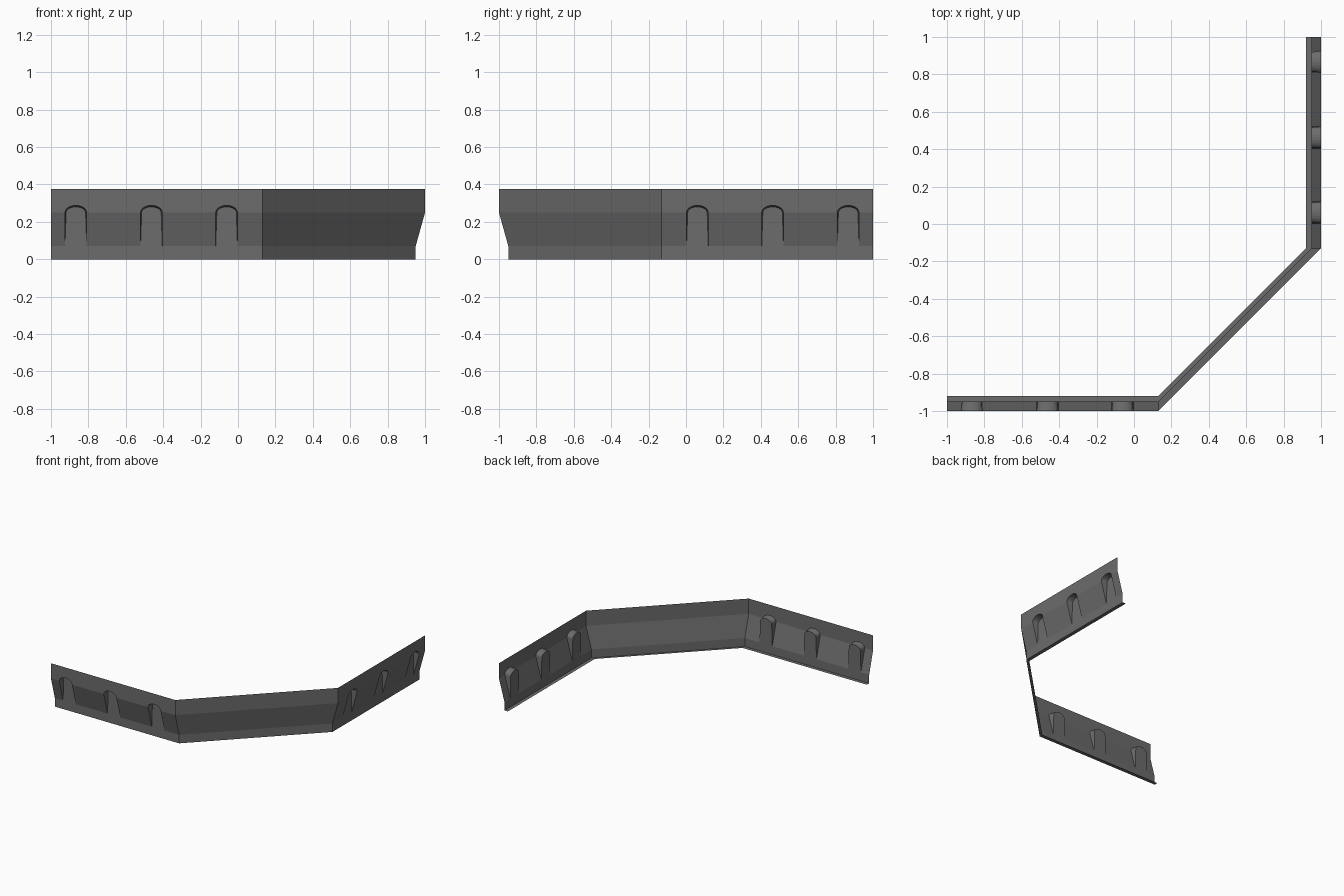
import bpy, bmesh, math

if "Cube" in bpy.data.objects:
    bpy.data.objects.remove(bpy.data.objects["Cube"])

# Cross-section of the sheet, top to bottom: (inward depth, height)
PROFILE = [(0.0, 0.375), (0.0, 0.25), (0.05, 0.07), (0.05, 0.0), (0.08, 0.0)]
CORNER = 0.13
NICHES = [-0.867, -0.463, -0.061]
HALF, RISE = 0.058, 0.038      # niche mouth
BACK_HALF, BACK_RISE = 0.052, 0.03   # niche back, slightly tapered
DEPTH, SPRING, SILL, TOP = 0.05, 0.25, 0.07, 0.375
STEPS = 10

grey = bpy.data.materials.new("dark grey metal")
grey.diffuse_color = (0.15, 0.15, 0.15, 1)
grey.use_nodes = True
grey.node_tree.nodes["Principled BSDF"].inputs["Base Color"].default_value = grey.diffuse_color


def make(name, polys):
    """Build one object from a list of polygons given as world points."""
    bm = bmesh.new()
    for poly in polys:
        bm.faces.new([bm.verts.new(p) for p in poly])
    bmesh.ops.remove_doubles(bm, verts=bm.verts, dist=0.0005)
    me = bpy.data.meshes.new(name)
    bm.to_mesh(me)
    bm.free()
    me.materials.append(grey)
    ob = bpy.data.objects.new(name, me)
    bpy.context.collection.objects.link(ob)


def bands(start, end, segs):
    """Strips between two end functions for the chosen profile segments."""
    out = []
    for i in segs:
        (d0, z0), (d1, z1) = PROFILE[i], PROFILE[i + 1]
        out.append([(*start(d1), z1), (*end(d1), z1), (*end(d0), z0), (*start(d0), z0)])
    return out


def at(x):
    return lambda d: (x, -1 + d)


def arch(cx, half, rise, depth):
    pts = []
    for i in range(STEPS + 1):
        a = math.pi * (1 - i / STEPS)
        pts.append((cx + half * math.cos(a), -1 + depth, SPRING + rise * math.sin(a)))
    return pts


def niche(cx):
    out = []
    mouth = arch(cx, HALF, RISE, 0)
    back = arch(cx, BACK_HALF, BACK_RISE, DEPTH)
    for i in range(STEPS):
        m0, m1, b0, b1 = mouth[i], mouth[i + 1], back[i], back[i + 1]
        # sheet above the arch, then the vaulted roof
        out.append([m0, m1, (m1[0], -1, TOP), (m0[0], -1, TOP)])
        out.append([b0, b1, m1, m0])
    # tapering cheeks and flat back
    yb = -1 + DEPTH
    left, right = (cx - HALF, yb, SILL), (cx + HALF, yb, SILL)
    out.append([left, back[0], mouth[0]])
    out.append([right, mouth[-1], back[-1]])
    out.append([left, right] + back[::-1])
    return out


# Straight wall with three arched niches
wall = bands(at(-1), at(CORNER), [2, 3])
x = -1
for c in NICHES:
    wall += bands(at(x), at(c - HALF), [0, 1])
    wall += niche(c)
    x = c + HALF
wall += bands(at(x), at(CORNER), [0, 1])
make("front_wall", wall)

# Same wall mirrored across the diagonal
make("right_wall", [[(-p[1], -p[0], p[2]) for p in reversed(poly)] for poly in wall])

# Plain diagonal wall joining the two
make("diagonal_wall", bands(at(CORNER), lambda d: (1 - d, -CORNER), range(4)))
